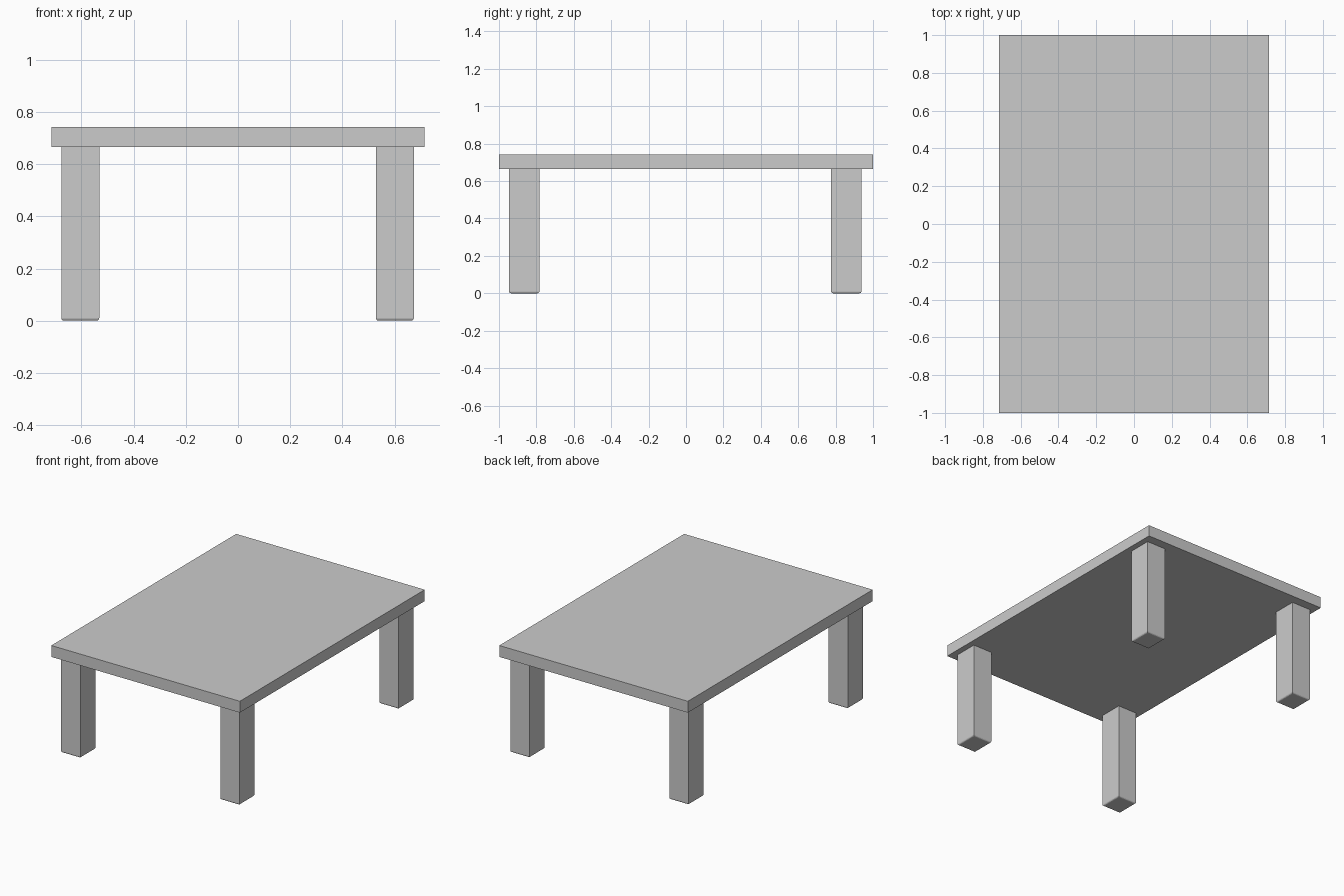
import bpy, bmesh
from mathutils import Matrix, Vector

if "Cube" in bpy.data.objects:
    bpy.data.objects.remove(bpy.data.objects["Cube"])


def box(name, center, size, bottom_bevel=0.0):
    """Box mesh object, optionally with rounded bottom edges."""
    bm = bmesh.new()
    bmesh.ops.create_cube(bm, size=1.0, matrix=Matrix.Diagonal((*size, 1.0)))
    if bottom_bevel:
        edges = [e for e in bm.edges if all(v.co.z < 0 for v in e.verts)]
        bmesh.ops.bevel(bm, geom=edges, offset=bottom_bevel, segments=3,
                        profile=0.5, affect='EDGES')
    mesh = bpy.data.meshes.new(name)
    bm.to_mesh(mesh)
    bm.free()
    obj = bpy.data.objects.new(name, mesh)
    obj.location = Vector(center)
    bpy.context.collection.objects.link(obj)
    return obj


TOP_Z, UNDERSIDE_Z = 0.743, 0.665

# Tabletop slab
box("tabletop", (0, 0, (TOP_Z + UNDERSIDE_Z) / 2),
    (1.428, 2.0, TOP_Z - UNDERSIDE_Z))

# Four legs with softened feet
for side, x in (("left", -0.604), ("right", 0.601)):
    for end, y in (("front", -0.865), ("back", 0.857)):
        box(f"{end}_{side}_leg", (x, y, UNDERSIDE_Z / 2),
            (0.145, 0.162, UNDERSIDE_Z), bottom_bevel=0.01)
